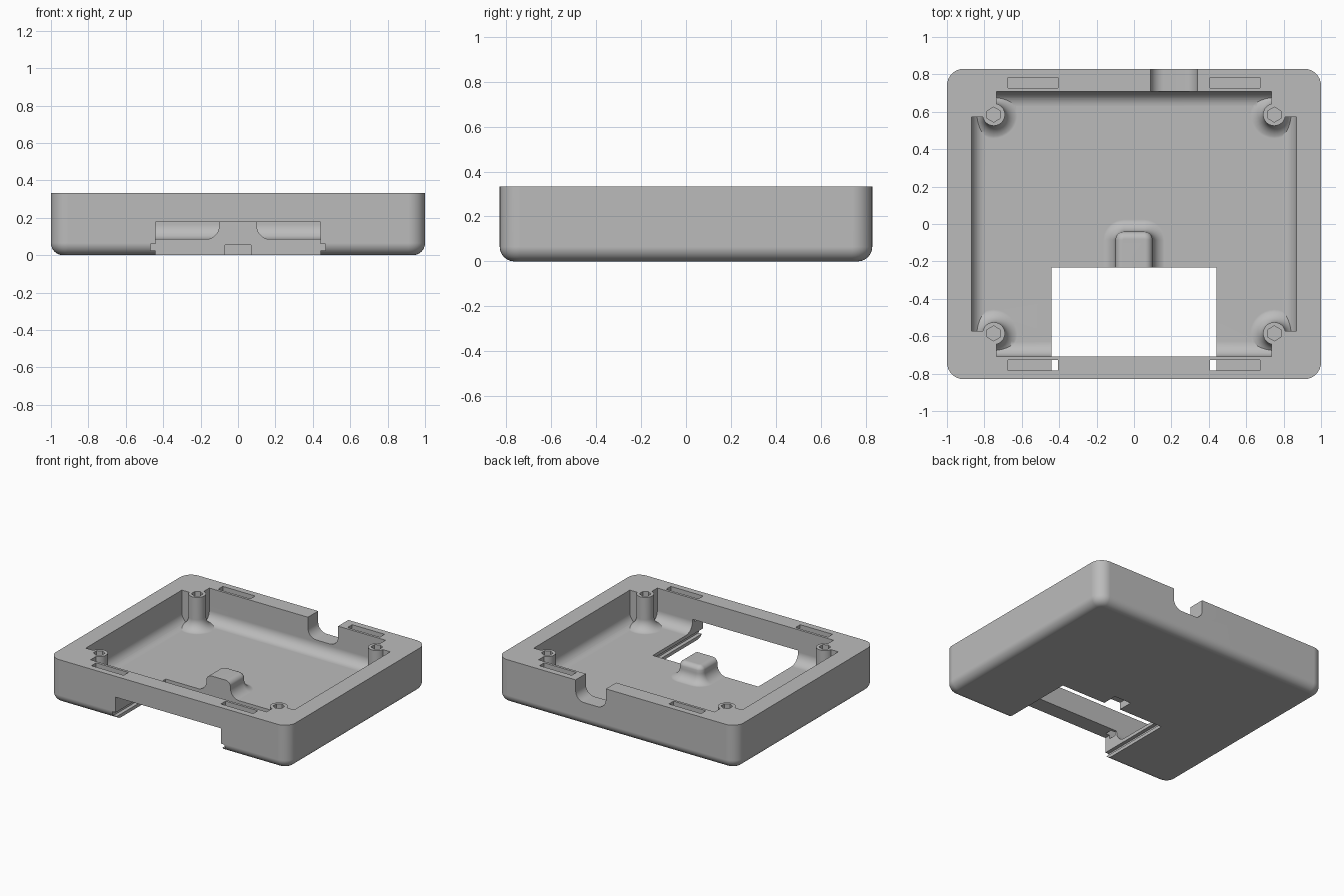
import bpy, bmesh
from math import sin, cos, pi

if "Cube" in bpy.data.objects:
    bpy.data.objects.remove(bpy.data.objects["Cube"], do_unlink=True)

TOP = 0.333      # rim height
FLOOR = 0.085    # inner floor height
COVE = 0.08      # fillet where floor meets walls
STEPS = 10


def rounded_rect(x0, x1, y0, y1, r, n=8):
    pts = []
    corners = [(x1 - r, y1 - r), (x0 + r, y1 - r), (x0 + r, y0 + r), (x1 - r, y0 + r)]
    for k, (cx, cy) in enumerate(corners):
        for i in range(n + 1):
            a = (k + i / n) * pi / 2
            pts.append((cx + r * cos(a), cy + r * sin(a)))
    return pts


def circle(cx, cy, r, n):
    return [(cx + r * sin(2 * pi * i / n), cy + r * cos(2 * pi * i / n)) for i in range(n)]


def loft(name, rings):
    """Skin a closed solid through rings of 3D points."""
    bm = bmesh.new()
    loops = [[bm.verts.new(p) for p in ring] for ring in rings]
    n = len(loops[0])
    for a, b in zip(loops, loops[1:]):
        for i in range(n):
            j = (i + 1) % n
            bm.faces.new((a[i], a[j], b[j], b[i]))
    bm.faces.new(loops[0][::-1])
    bm.faces.new(loops[-1])
    bmesh.ops.recalc_face_normals(bm, faces=bm.faces)
    mesh = bpy.data.meshes.new(name)
    bm.to_mesh(mesh)
    bm.free()
    obj = bpy.data.objects.new(name, mesh)
    bpy.context.collection.objects.link(obj)
    return obj


def at_z(pts, z):
    return [(x, y, z) for x, y in pts]


def box(name, x0, x1, y0, y1, z0, z1):
    base = [(x0, y0), (x1, y0), (x1, y1), (x0, y1)]
    return loft(name, [at_z(base, z0), at_z(base, z1)])


def cut(target, tool):
    """Subtract the tool and discard it."""
    tool.hide_render = True
    mod = target.modifiers.new("cut", "BOOLEAN")
    mod.operation, mod.solver, mod.object = "DIFFERENCE", "EXACT", tool
    bpy.context.view_layer.objects.active = target
    bpy.ops.object.modifier_apply(modifier=mod.name)
    bpy.data.objects.remove(tool, do_unlink=True)


def cove(z, r):
    """Offsets and heights of a quarter-round fillet rising from z."""
    angles = [i / STEPS * pi / 2 for i in range(STEPS + 1)]
    return [(r * (1 - sin(a)), z + r * (1 - cos(a))) for a in angles]


def inset_rect(hx, hy, r, e):
    return rounded_rect(e - hx, hx - e, e - hy, hy - e, r - e)


# Outer shell with rounded corners and rounded bottom edge
rings = [at_z(inset_rect(1, 0.83, 0.09, e), z) for e, z in cove(0, 0.065)]
rings.append(at_z(inset_rect(1, 0.83, 0.09, 0), TOP))
tray = loft("enclosure_tray", rings)

# Hollow interior
rings = [at_z(inset_rect(0.87, 0.708, 0.09, e), z) for e, z in cove(FLOOR, COVE)]
rings.append(at_z(inset_rect(0.87, 0.708, 0.09, 0), 0.5))
cavity = loft("cavity", rings)

# Corner screw posts with flared feet, left standing in the interior
flare = [(COVE, 0.0)] + cove(FLOOR - 0.001, COVE) + [(0, 0.6)]
for sx in (-1, 1):
    for sy in (-1, 1):
        cx, cy = sx * 0.75, sy * 0.585
        cut(cavity, loft("post", [at_z(circle(cx, cy, 0.06 + e, 32), z) for e, z in flare]))
        xs = sorted((sx * 0.735, sx * 1.1))
        ys = sorted((sy * 0.573, sy * 1.1))
        cut(cavity, box("post_corner", *xs, *ys, -0.1, 0.7))

# Raised latch housing on the floor
profile = [(COVE, 0.0)] + cove(FLOOR - 0.001, COVE - 0.005)
profile += [(-0.04 * (1 - cos(a)), 0.17 + 0.04 * sin(a))
            for a in (i / 6 * pi / 2 for i in range(1, 7))]
cut(cavity, loft("latch_housing", [
    at_z(rounded_rect(-0.1 - e, 0.1 + e, -0.45, -0.04 + e, 0.045 + e), z) for e, z in profile]))
cut(tray, cavity)

# Front opening through the floor and the lower front wall
cut(tray, box("front_opening", -0.44, 0.44, -0.9, -0.233, -0.1, 0.176))
cut(tray, box("floor_opening", -0.44, 0.44, -0.6, -0.233, -0.1, 0.3))
cut(tray, box("latch_recess", -0.07, 0.07, -0.3, -0.12, -0.1, 0.053))

# Slide grooves, rim slots and screw holes
for sx in (-1, 1):
    cut(tray, box("groove", *sorted((sx * 0.4, sx * 0.468)), -0.9, -0.233, 0.025, 0.06))
    for sy in (-1, 1):
        cut(tray, box("rim_slot", *sorted((sx * 0.405, sx * 0.675)),
                      *sorted((sy * 0.727, sy * 0.783)), 0.15, 0.5))
        cut(tray, loft("screw_hole", [at_z(circle(sx * 0.75, sy * 0.585, 0.04, 6), z)
                                      for z in (0.1, 0.5)]))

# Cable notch in the back wall
notch = rounded_rect(0.088, 0.34, 0.18, 0.6, 0.07)
cut(tray, loft("cable_notch", [[(x, y, z) for x, z in notch] for y in (0.65, 0.95)]))

# Grey plastic
mat = bpy.data.materials.new("grey_plastic")
mat.use_nodes = True
mat.diffuse_color = (0.5, 0.5, 0.5, 1)
mat.node_tree.nodes["Principled BSDF"].inputs["Base Color"].default_value = (0.5, 0.5, 0.5, 1)
tray.data.materials.clear()
tray.data.materials.append(mat)
for face in tray.data.polygons:
    face.material_index = 0

# Smooth curves, crisp edges
bpy.ops.object.select_all(action="DESELECT")
tray.select_set(True)
bpy.context.view_layer.objects.active = tray
bpy.ops.object.shade_smooth_by_angle(angle=pi / 6)
weighted = tray.modifiers.new("weighted_normals", "WEIGHTED_NORMAL")
weighted.keep_sharp = True
